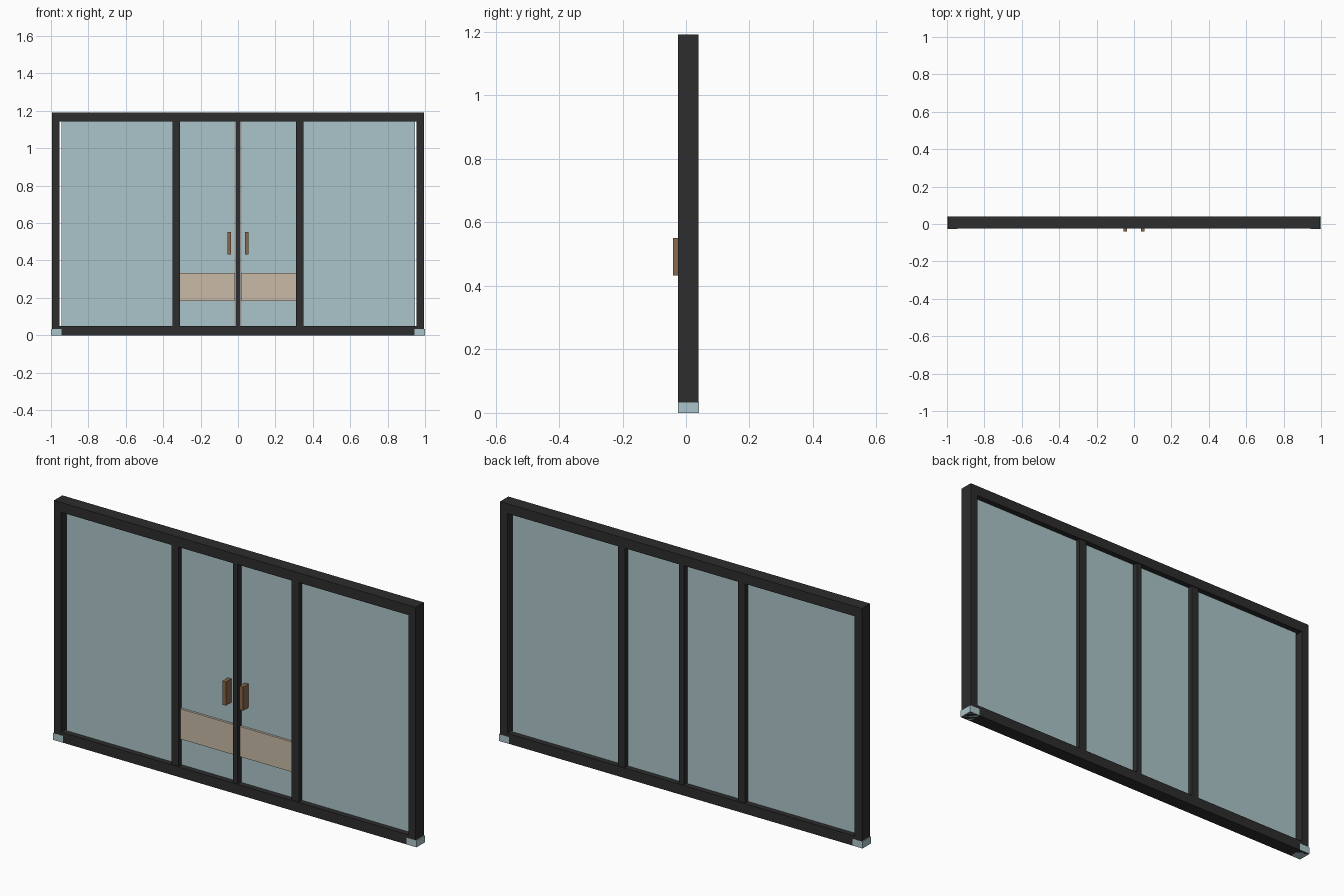
import bpy
import bmesh

if "Cube" in bpy.data.objects:
    bpy.data.objects.remove(bpy.data.objects["Cube"])


def material(name, r, g, b):
    m = bpy.data.materials.new(name)
    m.diffuse_color = (r, g, b, 1)
    m.use_nodes = True
    m.node_tree.nodes["Principled BSDF"].inputs["Base Color"].default_value = m.diffuse_color
    return m


DARK = material("charcoal_metal", 0.026, 0.026, 0.027)
GLASS = material("pale_blue_glass", 0.41, 0.56, 0.59)
TAN = material("tan_plate", 0.58, 0.49, 0.39)
BROWN = material("brown_handle", 0.25, 0.14, 0.07)


def box(name, x, y, z, mat):
    """Box from (min, max) pairs on each axis."""
    bm = bmesh.new()
    bmesh.ops.create_cube(bm, size=1)
    for v in bm.verts:
        v.co = [lo + (c + 0.5) * (hi - lo) for c, (lo, hi) in zip(v.co, (x, y, z))]
    mesh = bpy.data.meshes.new(name)
    bm.to_mesh(mesh)
    bm.free()
    mesh.materials.append(mat)
    ob = bpy.data.objects.new(name, mesh)
    bpy.context.collection.objects.link(ob)
    return ob


def pair(name, x, y, z, mat):
    """The same box on the left and right sides."""
    box(name + "_right", x, y, z, mat)
    box(name + "_left", (-x[1], -x[0]), y, z, mat)


FRAME_Y = (-0.025, 0.040)
STILE_Y = (-0.022, 0.036)
GLASS_Y = (0.002, 0.013)
OPEN_Z = (0.05, 1.143)

# outer frame
box("bottom_rail", (-0.995, 0.995), FRAME_Y, (0, 0.05), DARK)
box("top_rail", (-0.995, 0.995), FRAME_Y, (1.143, 1.192), DARK)
pair("side_post", (0.955, 0.995), FRAME_Y, OPEN_Z, DARK)

# inner uprights
pair("mullion", (0.311, 0.350), STILE_Y, OPEN_Z, DARK)
box("centre_stile", (-0.013, 0.013), STILE_Y, OPEN_Z, DARK)

# glazing, stopping just short of the outer posts and the centre stile
pair("side_glass", (0.350, 0.945), GLASS_Y, OPEN_Z, GLASS)
pair("door_glass", (0.018, 0.311), GLASS_Y, OPEN_Z, GLASS)

# door plates and handles
pair("kick_plate", (0.016, 0.311), (-0.009, 0.002), (0.182, 0.332), TAN)
pair("door_handle", (0.038, 0.057), (-0.041, 0.002), (0.433, 0.551), BROWN)

# clear corner blocks at the foot of the frame
pair("corner_block", (0.945, 1.0), (-0.0255, 0.0405), (0, 0.034), GLASS)
